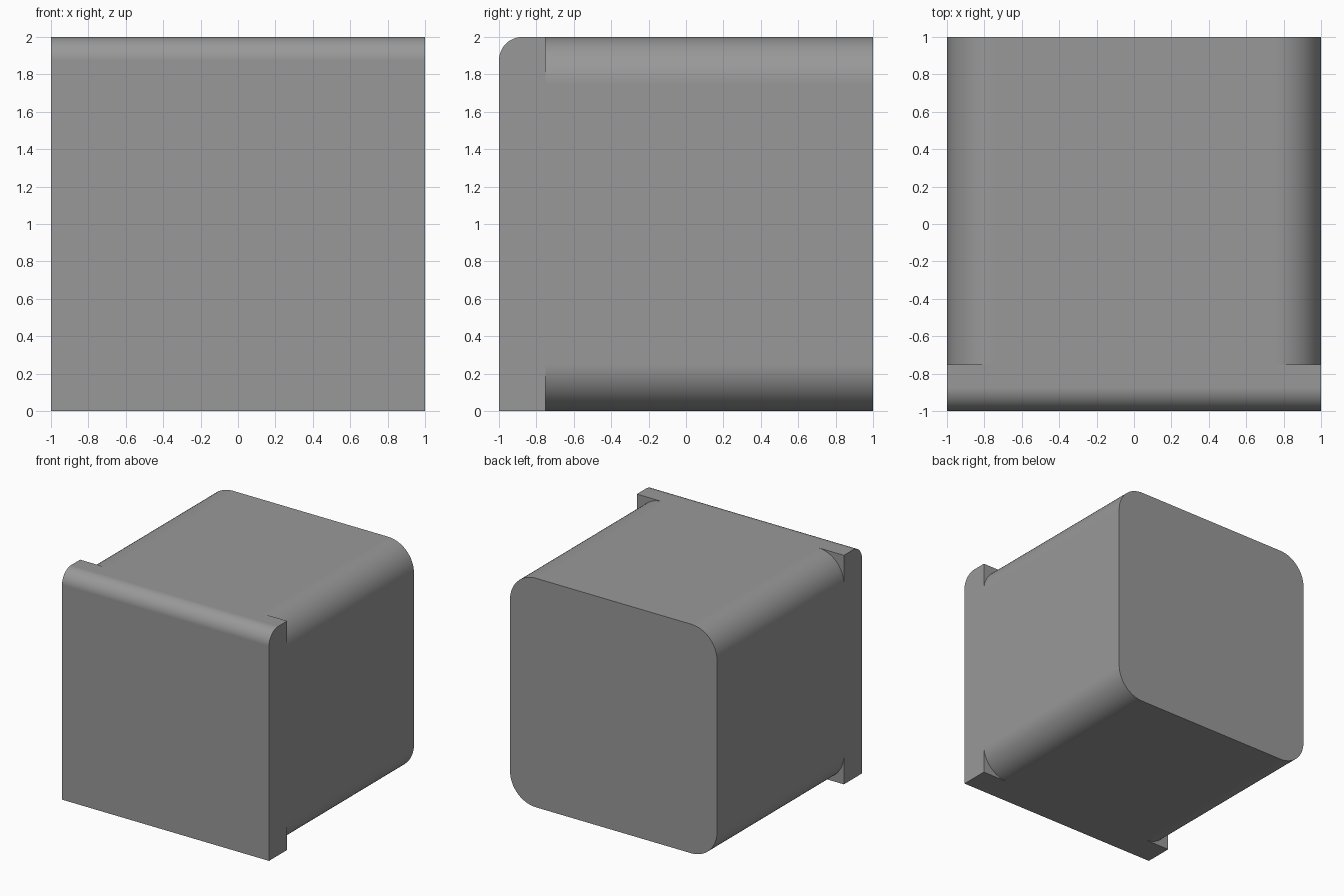
import bpy, bmesh, math

if "Cube" in bpy.data.objects:
    bpy.data.objects.remove(bpy.data.objects["Cube"])

SEG = 16
FRONT_R, BODY_R = 0.125, 0.25
PANEL_BACK = -0.75


def prism(bm, points, direction):
    """Extrude a closed 3D outline along a vector into a solid."""
    face = bm.faces.new([bm.verts.new(p) for p in points])
    ext = bmesh.ops.extrude_face_region(bm, geom=[face], use_keep_orig=True)
    top = [v for v in ext["geom"] if isinstance(v, bmesh.types.BMVert)]
    bmesh.ops.translate(bm, verts=top, vec=direction)


def make_object(bm, name):
    bmesh.ops.recalc_face_normals(bm, faces=bm.faces[:])
    mesh = bpy.data.meshes.new(name)
    bm.to_mesh(mesh)
    bm.free()
    obj = bpy.data.objects.new(name, mesh)
    bpy.context.collection.objects.link(obj)
    return obj


def arc(r):
    return [(r * math.cos(a), r * math.sin(a))
            for a in (math.pi / 2 * i / SEG for i in range(SEG + 1))]


# Block: side profile with rounded top front edge, extruded across x
bm = bmesh.new()
side = [(1, 0), (1, 2)]
side += [(-1 + FRONT_R - s, 2 - FRONT_R + c) for c, s in arc(FRONT_R)]
side += [(-1, 0)]
prism(bm, [(-1, y, z) for y, z in side], (2, 0, 0))
body = make_object(bm, "rounded_block")

# Dark grey finish
grey = bpy.data.materials.new("dark_grey")
grey.diffuse_color = (0.318, 0.318, 0.318, 1)
grey.use_nodes = True
grey.node_tree.nodes["Principled BSDF"].inputs["Base Color"].default_value = grey.diffuse_color
body.data.materials.append(grey)

# Cutter: four corner wedges that round the long edges behind the front panel
bm = bmesh.new()
c0 = 1 - BODY_R
wedge = [(c0 + c, c0 + s) for c, s in arc(BODY_R)]
wedge += [(c0, 1.1), (1.1, 1.1), (1.1, c0)]
for sx in (-1, 1):
    for sz in (-1, 1):
        prism(bm, [(sx * x, PANEL_BACK, 1 + sz * z) for x, z in wedge],
              (0, 1.9, 0))
cutter = make_object(bm, "corner_cutter")
cutter.hide_render = True
cutter.data.materials.append(grey)

cut = body.modifiers.new("round_corners", 'BOOLEAN')
cut.operation = 'DIFFERENCE'
cut.solver = 'EXACT'
cut.object = cutter

bpy.context.view_layer.objects.active = body
body.select_set(True)
bpy.ops.object.modifier_apply(modifier=cut.name)
bpy.data.objects.remove(cutter)

# Smooth fillets, crisp edges, flat large faces
bpy.ops.object.shade_smooth_by_angle(angle=math.radians(30))
normals = body.modifiers.new("flat_faces", 'WEIGHTED_NORMAL')
normals.keep_sharp = True
